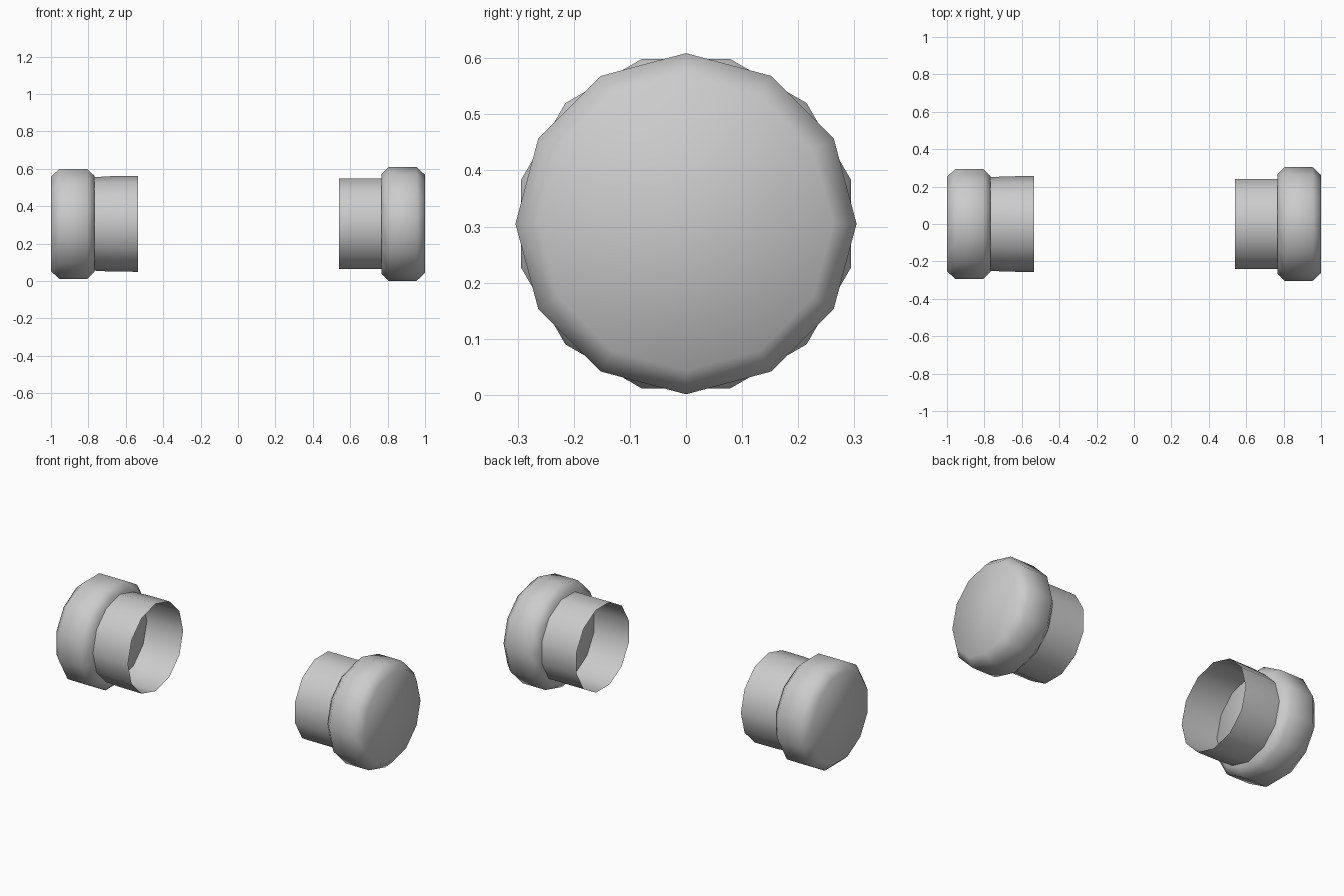
import bpy, bmesh
from math import radians, sin, cos, pi

cube = bpy.data.objects.get("Cube")
if cube:
    bpy.data.objects.remove(cube, do_unlink=True)

SIDES = 12
CENTRE_Z = 0.305

grey = bpy.data.materials.new("light grey")
grey.use_nodes = True
colour = (0.6, 0.6, 0.6, 1)
grey.diffuse_color = colour
grey.node_tree.nodes["Principled BSDF"].inputs["Base Color"].default_value = colour


def turned(name, profile, turn, closed):
    """Turn a profile of (x, radius) points around the x axis."""
    bm = bmesh.new()
    rings = []
    for x, r in profile:
        angles = [radians(turn) + 2 * pi * i / SIDES for i in range(SIDES)]
        rings.append([bm.verts.new((x, r * sin(a), CENTRE_Z + r * cos(a))) for a in angles])
    for a, b in zip(rings, rings[1:]):
        for i in range(SIDES):
            j = (i + 1) % SIDES
            bm.faces.new((a[i], a[j], b[j], b[i]))
    if closed:
        bm.faces.new(rings[0])
        bm.faces.new(rings[-1])
    bmesh.ops.recalc_face_normals(bm, faces=bm.faces)
    # an open sleeve must face away from its axis
    side = bm.faces[0] if not closed else None
    if side:
        side.normal_update()
        c = side.calc_center_median()
        if side.normal.y * c.y + side.normal.z * (c.z - CENTRE_Z) < 0:
            bmesh.ops.reverse_faces(bm, faces=bm.faces)
    mesh = bpy.data.meshes.new(name)
    bm.to_mesh(mesh)
    bm.free()
    mesh.materials.append(grey)
    obj = bpy.data.objects.new(name, mesh)
    bpy.context.collection.objects.link(obj)
    bpy.ops.object.select_all(action="DESELECT")
    obj.select_set(True)
    bpy.context.view_layer.objects.active = obj
    bpy.ops.object.shade_smooth_by_angle(angle=radians(60))
    return obj


# Chamfered end caps, turned half a side from each other
cap = [(1.0, 0.262), (0.955, 0.304), (0.805, 0.304), (0.766, 0.264)]
turned("left_cap", cap, 0, True)
turned("right_cap", [(-x, r) for x, r in cap], 15, True)

# Open sleeves behind the caps
turned("left_sleeve", [(0.766, 0.25), (0.54, 0.25)], 15, False)
turned("right_sleeve", [(-0.766, 0.25), (-0.68, 0.255), (-0.535, 0.256)], 0, False)
